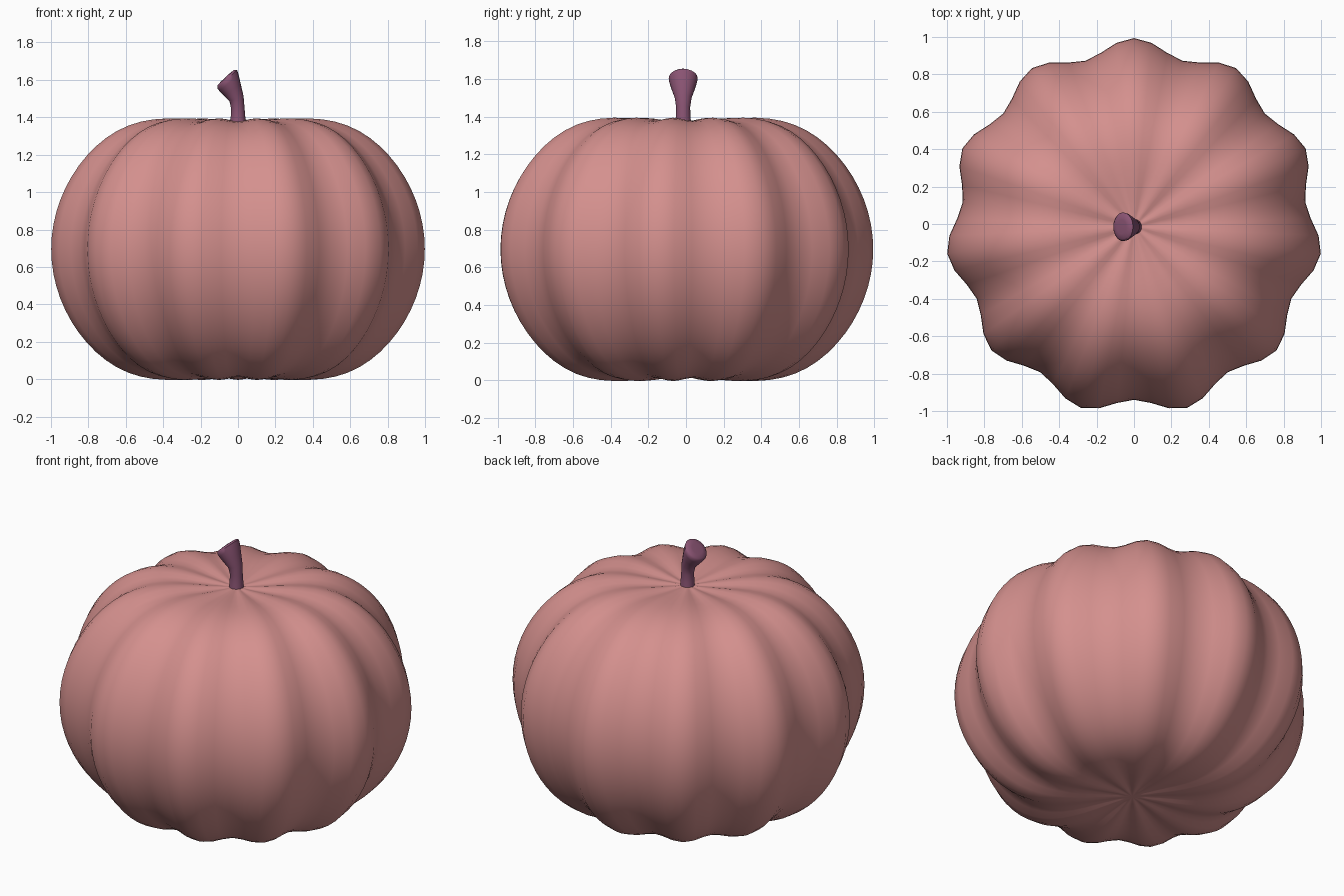
import bpy, bmesh, math

if "Cube" in bpy.data.objects:
    bpy.data.objects.remove(bpy.data.objects["Cube"])

LOBES, SEGS, RINGS = 11, 66, 40
CY = -0.015          # pumpkin axis sits slightly toward the front
MID = 0.695          # half height


def material(name, rgb):
    m = bpy.data.materials.new(name)
    m.diffuse_color = (*rgb, 1)
    m.use_nodes = True
    m.node_tree.nodes["Principled BSDF"].inputs["Base Color"].default_value = m.diffuse_color
    return m


def loft(name, rings, mat, smooth_angle):
    """Skin a list of closed point rings and close both ends."""
    bm = bmesh.new()
    loops = [[bm.verts.new(p) for p in ring] for ring in rings]
    n = len(loops[0])
    for a, b in zip(loops, loops[1:]):
        for i in range(n):
            j = (i + 1) % n
            bm.faces.new((a[i], a[j], b[j], b[i]))
    for loop in (loops[0], loops[-1]):
        centre = bm.verts.new(sum((v.co for v in loop), loop[0].co * 0) / n)
        for i in range(n):
            bm.faces.new((loop[i], loop[(i + 1) % n], centre))
    bmesh.ops.recalc_face_normals(bm, faces=bm.faces)
    me = bpy.data.meshes.new(name)
    bm.to_mesh(me)
    bm.free()
    me.materials.append(mat)
    ob = bpy.data.objects.new(name, me)
    bpy.context.collection.objects.link(ob)
    bpy.context.view_layer.objects.active = ob
    ob.select_set(True)
    bpy.ops.object.shade_smooth_by_angle(angle=math.radians(smooth_angle))
    ob.select_set(False)
    return ob


# Ribbed body: a squashed sphere, flattened at the poles, with eleven lobes
def body_ring(k):
    phi = math.pi * (1 - k / RINGS)
    c, s = math.cos(phi), math.sin(phi)
    z = c * (0.845 - 0.17 * abs(c) ** 7)
    ring = []
    for i in range(SEGS):
        t = math.pi / 2 + 2 * math.pi * i / SEGS
        wave = math.cos(LOBES * (t - math.pi / 2))
        r = s * (0.967 + 0.042 * wave)
        dz = 1 + 0.012 * wave * min(1, s * 4)
        ring.append((r * math.cos(t), CY + r * math.sin(t), MID + z * dz))
    return ring


loft("pumpkin_body", [body_ring(k) for k in range(1, RINGS)],
     material("dusty pink", (0.66, 0.28, 0.27)), 80)

# Bent stem flaring to a slanted cut end: x, z, half width, half depth, tilt
stem = [(0, 1.35, .043, .043, 0), (0, 1.40, .039, .039, 0),
        (-.001, 1.45, .036, .037, 5), (-.008, 1.50, .040, .045, 20),
        (-.030, 1.547, .055, .062, 36), (-.048, 1.585, .068, .074, 42),
        (-.058, 1.604, .072, .077, 43), (-.065, 1.612, .062, .066, 43),
        (-.067, 1.614, .035, .038, 43)]
rings = []
for x, z, w, d, tilt in stem:
    a = math.radians(tilt)
    angles = [2 * math.pi * i / 20 for i in range(20)]
    rings.append([(x + w * math.cos(t) * math.cos(a), CY + d * math.sin(t),
                   z + w * math.cos(t) * math.sin(a)) for t in angles])
loft("stem", rings, material("plum", (0.26, 0.09, 0.175)), 60)
